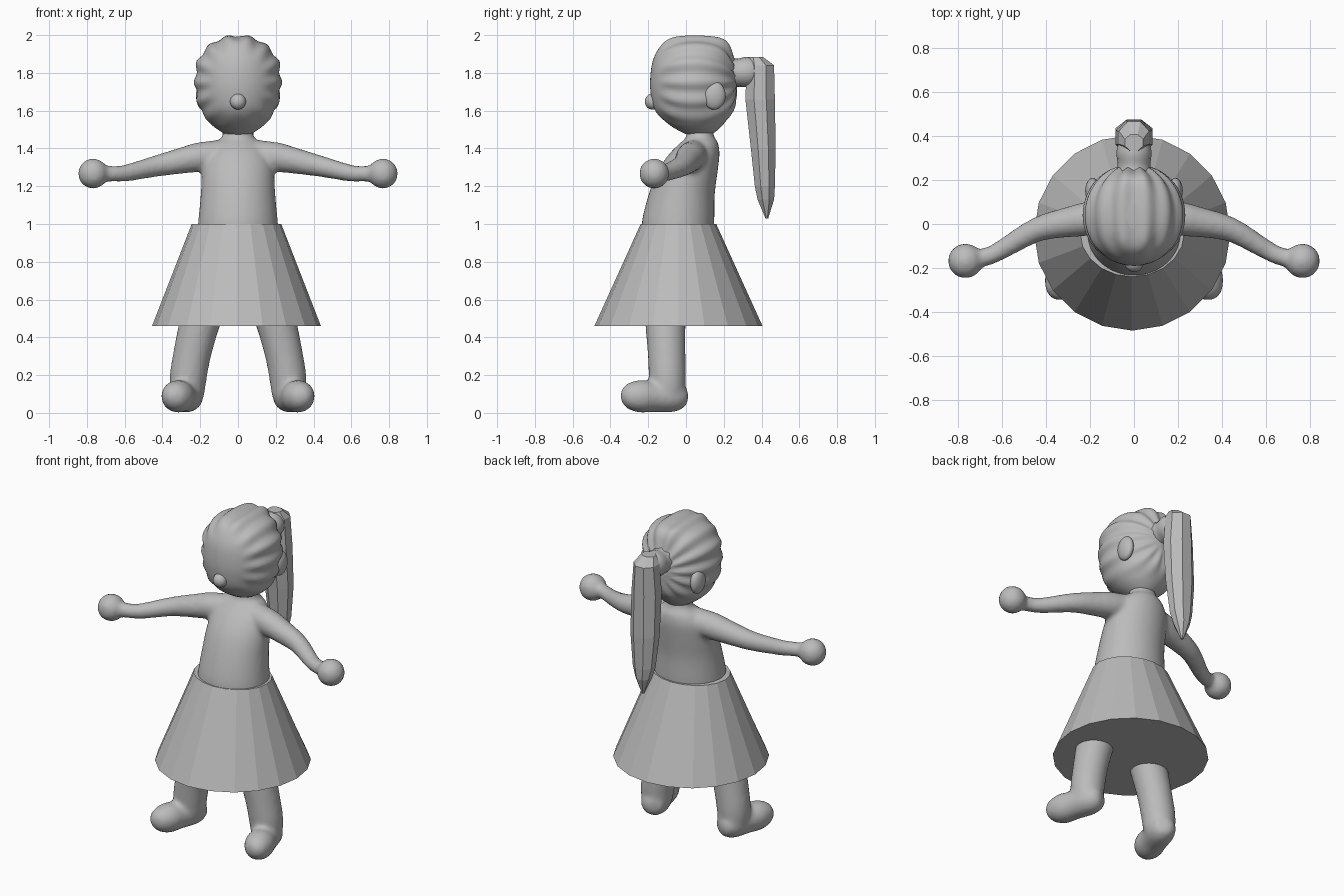
import bpy, bmesh, math
from mathutils import Vector, Matrix

if "Cube" in bpy.data.objects:
    bpy.data.objects.remove(bpy.data.objects["Cube"])

grey = bpy.data.materials.new("plain_grey")
grey.diffuse_color = (0.5, 0.5, 0.5, 1)
grey.use_nodes = True
grey.node_tree.nodes["Principled BSDF"].inputs["Base Color"].default_value = grey.diffuse_color


def spline(rows, steps):
    """Catmull-Rom interpolation of rows of numbers."""
    rows = [Vector(r) for r in rows]
    out = []
    for i in range(len(rows) - 1):
        a, b = rows[max(i - 1, 0)], rows[i]
        c, d = rows[i + 1], rows[min(i + 2, len(rows) - 1)]
        for s in range(steps):
            t = s / steps
            out.append(0.5 * (2 * b + (c - a) * t + (2 * a - 5 * b + 4 * c - d) * t * t
                              + (3 * b - a - 3 * c + d) * t ** 3))
    return out + [rows[-1]]


def skin(bm, rings):
    """Bridge closed rings of points and cap both ends."""
    loops = [[bm.verts.new(p) for p in ring] for ring in rings]
    n = len(loops[0])
    for a, b in zip(loops, loops[1:]):
        for i in range(n):
            j = (i + 1) % n
            bm.faces.new((a[i], a[j], b[j], b[i]))
    bm.faces.new(loops[0][::-1])
    bm.faces.new(loops[-1])


def stack(bm, rows, sides, steps=1, phase=0.0):
    """Horizontal ellipses; each row is z, half width, front y, back y."""
    rings = []
    for z, rx, y0, y1 in spline(rows, steps):
        ring = []
        for k in range(sides):
            a = math.tau * k / sides + phase
            ring.append(Vector((rx * math.cos(a),
                                (y0 + y1) / 2 + (y1 - y0) / 2 * math.sin(a), z)))
        rings.append(ring)
    skin(bm, rings)


def tube(bm, rows, ref, sides=20, steps=4):
    """Round tube along a path; each row is x, y, z, radius."""
    rows = spline(rows, steps)
    pts = [Vector(r[:3]) for r in rows]
    rings = []
    for i, p in enumerate(pts):
        t = (pts[min(i + 1, len(pts) - 1)] - pts[max(i - 1, 0)]).normalized()
        u = Vector(ref)
        u = (u - t * u.dot(t)).normalized()
        v = t.cross(u)
        rings.append([p + rows[i][3] * (u * math.cos(a) + v * math.sin(a))
                      for a in (math.tau * k / sides for k in range(sides))])
    skin(bm, rings)


def ball(bm, centre, size):
    bmesh.ops.create_uvsphere(bm, u_segments=24, v_segments=14, radius=1,
                              matrix=Matrix.Translation(centre) @ Matrix.Diagonal((*size, 1)))


def finish(name, bm, smooth=True):
    bmesh.ops.recalc_face_normals(bm, faces=bm.faces)
    me = bpy.data.meshes.new(name)
    bm.to_mesh(me)
    bm.free()
    me.materials.append(grey)
    for p in me.polygons:
        p.use_smooth = smooth
    ob = bpy.data.objects.new(name, me)
    bpy.context.collection.objects.link(ob)
    return ob


def mirrored(rows, s):
    return [(r[0] * s, *r[1:]) for r in rows]


# Body: torso and neck, arms, hands, legs and feet blended into one skin
body = bmesh.new()
stack(body, [(0.90, 0.215, -0.22, 0.14), (1.0, 0.212, -0.235, 0.15),
             (1.15, 0.198, -0.20, 0.152), (1.28, 0.19, -0.15, 0.168),
             (1.37, 0.17, -0.09, 0.178), (1.43, 0.125, -0.03, 0.17),
             (1.46, 0.085, 0.0, 0.15), (1.52, 0.075, 0.0, 0.14)], 32, 4)
arm = [(0.05, 0.05, 1.375, 0.075), (0.20, 0.025, 1.355, 0.078), (0.29, 0.01, 1.337, 0.07),
       (0.44, -0.025, 1.305, 0.056), (0.59, -0.11, 1.27, 0.045),
       (0.66, -0.145, 1.266, 0.042), (0.76, -0.17, 1.267, 0.045)]
leg = [(0.18, -0.11, 0.55, 0.112), (0.21, -0.108, 0.45, 0.106), (0.245, -0.102, 0.30, 0.1),
       (0.265, -0.098, 0.18, 0.098), (0.268, -0.095, 0.09, 0.088), (0.268, -0.095, 0.03, 0.06)]
foot = [(0.24, 0.002, 0.088, 0.02), (0.246, -0.012, 0.088, 0.058), (0.265, -0.07, 0.087, 0.083),
        (0.297, -0.17, 0.086, 0.082), (0.322, -0.25, 0.088, 0.086),
        (0.343, -0.315, 0.09, 0.062), (0.35, -0.345, 0.09, 0.02)]
for s in (1, -1):
    tube(body, mirrored(arm, s), (0, 1, 0))
    ball(body, (0.767 * s, -0.168, 1.267), (0.08, 0.08, 0.08))
    tube(body, mirrored(leg, s), (1, 0, 0))
    tube(body, mirrored(foot, s), (0, 0, 1))
body_ob = finish("body", body)
rm = body_ob.modifiers.new("blend", 'REMESH')
rm.mode = 'VOXEL'
rm.voxel_size = 0.014
rm.use_smooth_shade = True
sm = body_ob.modifiers.new("soften", 'SMOOTH')
sm.factor = 0.5
sm.iterations = 6

# Skirt: closed flat-sided cone
skirt = bmesh.new()
stack(skirt, [(0.46, 0.447, -0.485, 0.405), (1.0, 0.237, -0.24, 0.16)], 20, 1, math.pi / 2)
finish("skirt", skirt, False).location.x = -0.008

# Head with hair ridges sweeping back to the ponytail
head = bmesh.new()
stack(head, [(1.465, 0.03, 0.04, 0.10), (1.48, 0.075, -0.01, 0.145), (1.53, 0.145, -0.095, 0.20),
             (1.60, 0.195, -0.163, 0.25), (1.70, 0.223, -0.188, 0.268), (1.80, 0.225, -0.187, 0.268),
             (1.88, 0.205, -0.17, 0.25), (1.95, 0.145, -0.13, 0.228),
             (1.982, 0.09, -0.085, 0.19), (1.995, 0.03, -0.02, 0.10)], 96, 7)
centre = Vector((0, 0.04, 1.75))
for v in head.verts:
    d = v.co - centre
    angle = math.atan2(d.x, d.z)
    mask = min(max((v.co.y + 0.15) / 0.07, 0), 1) * min(max((v.co.z - 1.52) / 0.12, 0), 1)
    mask *= min(math.hypot(d.x, d.z) / 0.12, 1)
    v.co += d.normalized() * 0.007 * mask * -math.cos(14 * angle)
finish("head", head)

# Nose and ears
nose = bmesh.new()
ball(nose, (0, -0.178, 1.648), (0.042, 0.04, 0.042))
finish("nose", nose)
for s, side in ((1, "left"), (-1, "right")):
    ear = bmesh.new()
    ball(ear, (0.188 * s, 0.15, 1.68), (0.034, 0.06, 0.075))
    finish(side + "_ear", ear)

# Ponytail: gathered root and long faceted lock
root = bmesh.new()
tube(root, [(0, 0.18, 1.80, 0.10), (0, 0.26, 1.80, 0.075), (0, 0.33, 1.805, 0.08),
            (0, 0.39, 1.81, 0.06)], (1, 0, 0), 16)
finish("ponytail_root", root)
lock = bmesh.new()
stack(lock, [(1.03, 0.008, 0.42, 0.436), (1.13, 0.05, 0.375, 0.47), (1.20, 0.07, 0.36, 0.475),
             (1.40, 0.09, 0.338, 0.48), (1.66, 0.09, 0.308, 0.477), (1.84, 0.075, 0.315, 0.472),
             (1.885, 0.045, 0.33, 0.41)], 8, 1, math.pi / 8)
finish("ponytail", lock, False)
